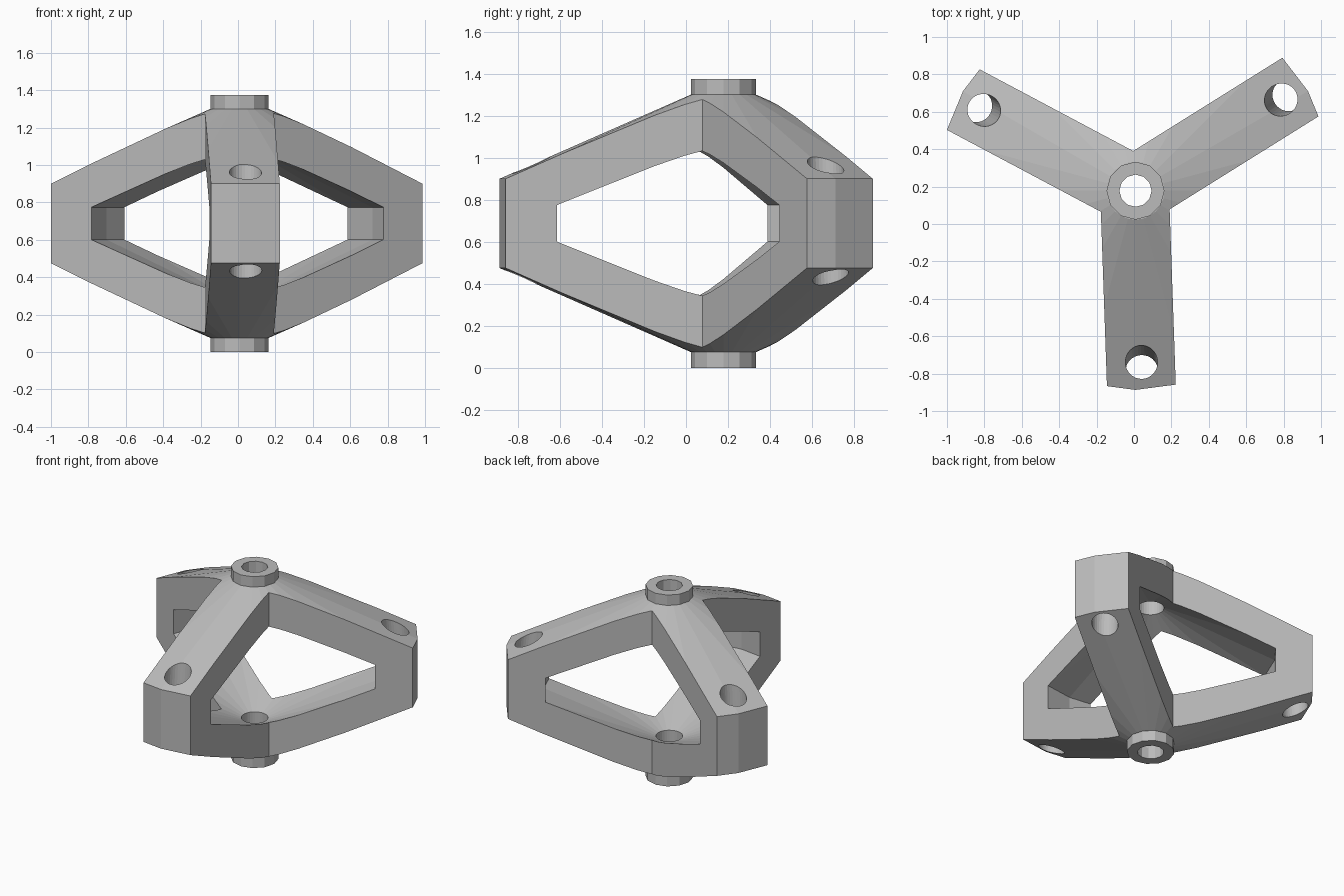
import bpy, bmesh
from math import cos, sin, radians, pi, sqrt
from mathutils import Vector, Matrix

if "Cube" in bpy.data.objects:
    bpy.data.objects.remove(bpy.data.objects["Cube"])

HUB = Vector((0.008, 0.178, 0))      # axis of the turned shape
MID, TOP = 0.6875, 1.375             # the model mirrors about MID
ARMS = [radians(a) for a in (-88, 32, 152)]
HALF_WIDTH = 0.184

grey = bpy.data.materials.new("plain_grey")
grey.use_nodes = True
grey.diffuse_color = (0.5, 0.5, 0.5, 1)
grey.node_tree.nodes["Principled BSDF"].inputs["Base Color"].default_value = (0.5, 0.5, 0.5, 1)


def to_object(name, bm):
    bmesh.ops.recalc_face_normals(bm, faces=bm.faces)
    mesh = bpy.data.meshes.new(name)
    bm.to_mesh(mesh)
    bm.free()
    mesh.materials.append(grey)
    obj = bpy.data.objects.new(name, mesh)
    bpy.context.collection.objects.link(obj)
    return obj


def lathe(name, profile, sides, closed=False):
    """Turn (radius, z) points around the hub axis."""
    bm = bmesh.new()
    verts = [bm.verts.new(HUB + Vector((r, 0, z))) for r, z in profile]
    pairs = list(zip(verts, verts[1:]))
    if closed:
        pairs.append((verts[-1], verts[0]))
    edges = [bm.edges.new(p) for p in pairs]
    bmesh.ops.spin(bm, geom=verts + edges, cent=HUB, axis=(0, 0, 1),
                   angle=2 * pi, steps=sides)
    bmesh.ops.remove_doubles(bm, verts=bm.verts, dist=1e-4)
    return to_object(name, bm)


def drill(name, start, end, radius):
    bm = bmesh.new()
    axis = end - start
    place = Matrix.Translation((start + end) / 2) @ axis.to_track_quat('Z', 'Y').to_matrix().to_4x4()
    bmesh.ops.create_cone(bm, cap_ends=True, segments=32, radius1=radius,
                          radius2=radius, depth=axis.length, matrix=place)
    return to_object(name, bm)


def cut(target, tool, operation='DIFFERENCE'):
    tool.hide_render = True
    mod = target.modifiers.new("cut", 'BOOLEAN')
    mod.operation, mod.solver, mod.object = operation, 'EXACT', tool
    bpy.context.view_layer.objects.active = target
    bpy.ops.object.modifier_apply(modifier=mod.name)
    bpy.data.objects.remove(tool)


def mirrored(half):
    """Complete an upper half profile with its lower half."""
    return half + [(r, TOP - z) for r, z in reversed(half)]


# Turned outer shape, trimmed to three arms
frame = lathe("three_arm_frame", mirrored([(0, 1.30), (0.155, 1.30), (1.065, 0.90)]), 24)

bm = bmesh.new()
outline = []
for a in ARMS:
    along, across = Vector((cos(a), sin(a), 0)), Vector((-sin(a), cos(a), 0))
    for side in (-1, 1):
        outline.append(along * 1.4 + across * HALF_WIDTH * side)
    notch = a + radians(60)
    outline.append(Vector((cos(notch), sin(notch), 0)) * HALF_WIDTH * 2 / sqrt(3))
centre = Vector((0.003, 0.178, -0.2))
face = bm.faces.new([bm.verts.new(p + centre) for p in outline])
top = bmesh.ops.extrude_face_region(bm, geom=[face])["geom"]
bmesh.ops.translate(bm, vec=(0, 0, 2), verts=[g for g in top if isinstance(g, bmesh.types.BMVert)])
cut(frame, to_object("arm_trimmer", bm), 'INTERSECT')

# Hollow middle and bored hub
cut(frame, lathe("hollow", mirrored([(0, 1.12), (0.82, 0.774)]), 24))
cut(frame, drill("hub_drill", HUB - Vector((0, 0, 1)), HUB + Vector((0, 0, 2)), 0.087))

# Slightly tilted hole through the end of each arm
for a in ARMS:
    along = Vector((cos(a), sin(a), 0))
    upper = HUB + along * 0.917 + Vector((0, 0, 0.965))
    lower = HUB + along * 0.962 + Vector((0, 0, 0.44))
    reach = (upper - lower) * 0.5
    cut(frame, drill("arm_drill", lower - reach, upper + reach, 0.086))

# Collars above and below the hub
for name, z0, z1 in (("top_collar", 1.295, TOP), ("bottom_collar", 0, 0.08)):
    lathe(name, [(0.086, z0), (0.155, z0), (0.155, z1), (0.086, z1)], 12, closed=True)
